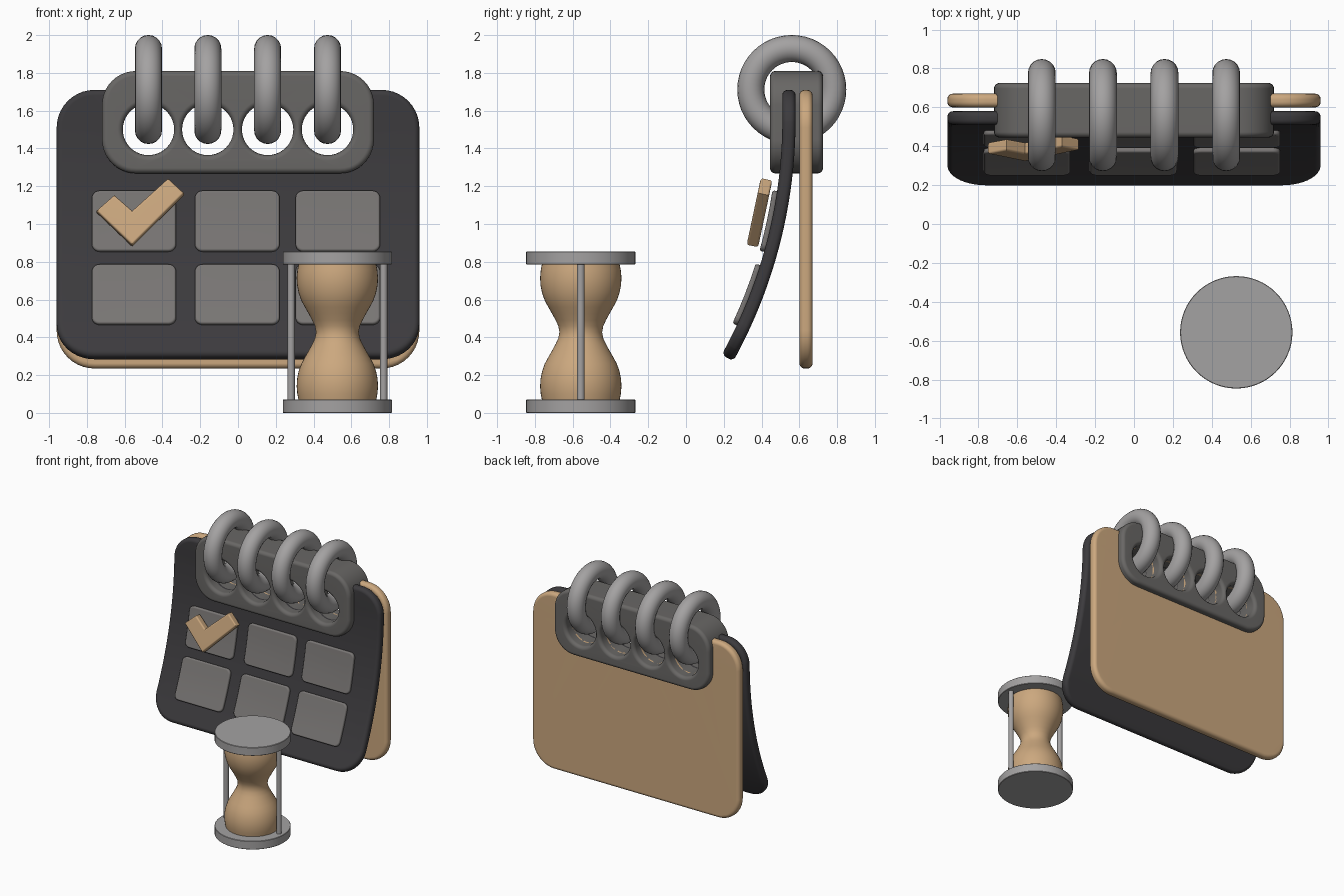
import bpy, bmesh
from math import sin, cos, pi, radians
from mathutils import Vector, Matrix

if "Cube" in bpy.data.objects:
    bpy.data.objects.remove(bpy.data.objects["Cube"])


def material(name, rgb):
    m = bpy.data.materials.new(name)
    m.diffuse_color = (*rgb, 1)
    m.use_nodes = True
    m.node_tree.nodes["Principled BSDF"].inputs["Base Color"].default_value = m.diffuse_color
    return m


TAN = material("tan", (0.60, 0.39, 0.21))
DARK = material("dark", (0.045, 0.043, 0.047))
CLIP = material("mid_grey", (0.14, 0.135, 0.13))
TILE = material("tile_grey", (0.19, 0.18, 0.175))
STEEL = material("light_grey", (0.37, 0.36, 0.36))


def finish(name, bm, mat):
    bmesh.ops.recalc_face_normals(bm, faces=bm.faces)
    me = bpy.data.meshes.new(name)
    bm.to_mesh(me)
    bm.free()
    me.shade_smooth()
    me.set_sharp_from_angle(angle=radians(35))
    me.materials.append(mat)
    ob = bpy.data.objects.new(name, me)
    bpy.context.collection.objects.link(ob)
    return ob


def rrect(x0, x1, z0, z1, r, n=10):
    pts = []
    for i, (cx, cz) in enumerate([(x1 - r, z1 - r), (x0 + r, z1 - r), (x0 + r, z0 + r), (x1 - r, z0 + r)]):
        for k in range(n + 1):
            a = (i + k / n) * pi / 2
            pts.append((cx + r * cos(a), cz + r * sin(a)))
    return pts


def hole(cx, cz, r, n=40):
    return [(cx + r * cos(-2 * pi * k / n), cz + r * sin(-2 * pi * k / n)) for k in range(n)]


def inset(pts, d):
    # Mitred offset to the left of travel, i.e. into the solid
    out = []
    for i, p in enumerate(pts):
        p, a, b = Vector(p), Vector(pts[i - 1]), Vector(pts[(i + 1) % len(pts)])
        e, f = (p - a).normalized(), (b - p).normalized()
        n1, n2 = Vector((-e.y, e.x)), Vector((-f.y, f.x))
        out.append(p + (n1 + n2) * (d / (1 + n1.dot(n2))))
    return out


def slab(name, loops, y0, y1, bevel, mat, bend=None, cuts=()):
    # Plate in the xz plane with rounded edges and optional holes
    steps = 5
    prof = [(bevel * (1 - sin(k / steps * pi / 2)), bevel * (1 - cos(k / steps * pi / 2))) for k in range(steps + 1)]
    layers = [(d, y0 + h) for d, h in prof] + [(d, y1 - h) for d, h in reversed(prof)]
    bm = bmesh.new()
    caps = [[], []]
    for loop in loops:
        rings = [[bm.verts.new((p[0], y, p[1])) for p in inset(loop, d)] for d, y in layers]
        n = len(loop)
        for a, b in zip(rings, rings[1:]):
            for i in range(n):
                j = (i + 1) % n
                bm.faces.new((a[i], a[j], b[j], b[i]))
        for cap, ring in zip(caps, (rings[0], rings[-1])):
            cap += [bm.edges.get((ring[i], ring[(i + 1) % n])) for i in range(n)]
    for cap, ny in zip(caps, (-1, 1)):
        bmesh.ops.triangle_fill(bm, use_beauty=True, edges=cap, normal=(0, ny, 0))
    for z in cuts:
        bmesh.ops.bisect_plane(bm, geom=bm.verts[:] + bm.edges[:] + bm.faces[:],
                               plane_co=(0, 0, z), plane_no=(0, 0, 1))
    if bend:
        for v in bm.verts:
            v.co = bend(v.co)
    ob = finish(name, bm, mat)
    ob.modifiers.new("weighted_normals", 'WEIGHTED_NORMAL').keep_sharp = True
    return ob


def page_bend(co):
    # y is the offset from the page's middle; below z = 1.55 the page curls forward
    R, zs, yc = 2.6, 1.55, 0.545
    if co.z >= zs:
        return Vector((co.x, yc + co.y, co.z))
    t = (zs - co.z) / R
    return Vector((co.x, yc - R * (1 - cos(t)) + co.y * cos(t), zs - R * sin(t) - co.y * sin(t)))


def lathe(name, prof, x, y, mat, n=48):
    bm = bmesh.new()
    rings = [[bm.verts.new((x + r * cos(2 * pi * k / n), y + r * sin(2 * pi * k / n), z)) for k in range(n)]
             for r, z in prof]
    for a, b in zip(rings, rings[1:]):
        for i in range(n):
            j = (i + 1) % n
            bm.faces.new((a[i], a[j], b[j], b[i]))
    bm.faces.new(rings[0])
    bm.faces.new(rings[-1])
    return finish(name, bm, mat)


# Calendar: back board, curled page and binding clip, all pierced for the rings
ring_x = (-0.474, -0.16, 0.157, 0.474)
holes = [hole(x, 1.5, 0.136) for x in ring_x]
sheet = rrect(-0.96, 0.96, 0.235, 1.71, 0.2)
slab("back_board", [sheet] + holes, 0.60, 0.67, 0.028, TAN)
slab("front_page", [sheet] + holes, -0.035, 0.035, 0.028, DARK, page_bend,
     [0.3 + 0.0625 * k for k in range(21)])
slab("binding_clip", [rrect(-0.72, 0.72, 1.268, 1.81, 0.18)] + holes, 0.445, 0.725, 0.028, CLIP)

# Binding rings
for i, x in enumerate(ring_x):
    bm = bmesh.new()
    N, M = 48, 20
    vs = [[bm.verts.new((x + 0.0715 * sin(2 * pi * j / M),
                         0.56 + (0.217 + 0.0715 * cos(2 * pi * j / M)) * cos(2 * pi * k / N),
                         1.712 + (0.217 + 0.0715 * cos(2 * pi * j / M)) * sin(2 * pi * k / N)))
           for j in range(M)] for k in range(N)]
    for k in range(N):
        for j in range(M):
            bm.faces.new((vs[k - 1][j - 1], vs[k][j - 1], vs[k][j], vs[k - 1][j]))
    finish(f"binding_ring_{i + 1}", bm, STEEL)

# Day tiles lying on the page
for r, (z0, z1) in enumerate([(0.833, 1.168), (0.413, 0.76)]):
    for c, (x0, x1) in enumerate([(-0.773, -0.328), (-0.228, 0.22), (0.305, 0.752)]):
        slab(f"day_tile_{r + 1}_{c + 1}", [rrect(x0, x1, z0, z1, 0.04, 6)], -0.06, -0.03, 0.012, TILE,
             page_bend, [z0 + (z1 - z0) * k / 4 for k in range(1, 4)])

# Tick mark, leaning with the page
tick = [(-0.56, 0.88), (-0.285, 1.16), (-0.37, 1.24), (-0.56, 1.065), (-0.655, 1.15), (-0.75, 1.065)]
tick_lean = Matrix.Rotation(radians(-12), 3, 'X')
slab("tick_mark", [tick], -0.031, 0.031, 0.012, TAN,
     lambda co: tick_lean @ (co - Vector((0, 0, 1.06))) + Vector((0, 0.389, 1.06)))

# Hourglass: two discs, two posts and the glass
hx, hy = 0.526, -0.557
for name, z in (("hourglass_base", 0), ("hourglass_top", 0.785)):
    lathe(name, [(0.286, z), (0.289, z + 0.003), (0.289, z + 0.067), (0.286, z + 0.07)], hx, hy, STEEL, 64)
for name, s in (("left_post", -1), ("right_post", 1)):
    lathe(name, [(0.02, 0.06), (0.02, 0.79)], hx + s * 0.245, hy, STEEL, 16)
half = [(0.205, 0.065), (0.212, 0.10), (0.2155, 0.14), (0.213, 0.18), (0.205, 0.22), (0.191, 0.26),
        (0.172, 0.295), (0.152, 0.33), (0.133, 0.365), (0.119, 0.395), (0.113, 0.4275)]
lathe("glass", half + [(r, 0.855 - z) for r, z in reversed(half[:-1])], hx, hy, TAN)
